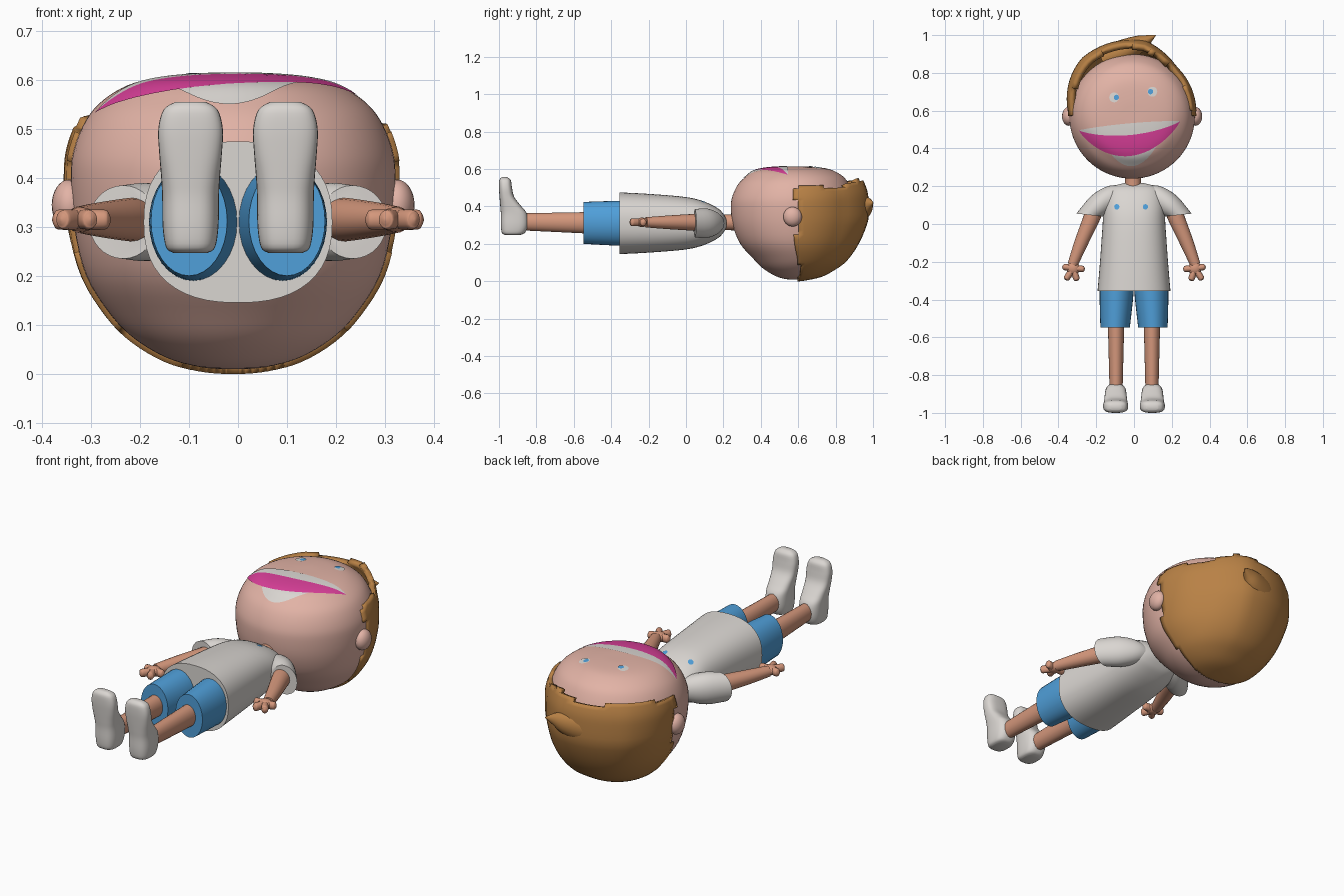
import bpy, bmesh, math
from mathutils import Vector
from mathutils.bvhtree import BVHTree

cube = bpy.data.objects.get("Cube")
if cube:
    bpy.data.objects.remove(cube)


def material(name, r, g, b):
    mat = bpy.data.materials.new(name)
    mat.use_nodes = True
    mat.diffuse_color = (r, g, b, 1)
    shader = mat.node_tree.nodes["Principled BSDF"]
    shader.inputs["Base Color"].default_value = (r, g, b, 1)
    shader.inputs["Roughness"].default_value = 0.8
    return mat


face_skin = material("face skin", .76, .45, .38)
limb_skin = material("limb skin", .66, .31, .20)
hair_brown = material("hair brown", .48, .22, .06)
cloth_white = material("cloth white", .70, .67, .64)
shorts_blue = material("shorts blue", .08, .35, .70)
mouth_pink = material("mouth pink", .70, .05, .32)


def finish(name, bm, mat):
    bmesh.ops.recalc_face_normals(bm, faces=bm.faces)
    mesh = bpy.data.meshes.new(name)
    bm.to_mesh(mesh)
    bm.free()
    mesh.materials.append(mat)
    mesh.shade_smooth()
    mesh.set_sharp_from_angle(angle=math.radians(50))
    obj = bpy.data.objects.new(name, mesh)
    bpy.context.collection.objects.link(obj)
    return obj


def smooth_rings(rings, steps):
    """Insert in-between rings on a smooth curve."""
    out = []
    for i in range(len(rings) - 1):
        quad = [rings[max(0, min(len(rings) - 1, i + k))] for k in (-1, 0, 1, 2)]
        for s in range(steps):
            t = s / steps
            out.append([b + (c - a) * (t / 2) + (a * 2 - b * 5 + c * 4 - d) * (t * t / 2)
                        + (b * 3 - a - c * 3 + d) * (t ** 3 / 2) for a, b, c, d in zip(*quad)])
    return out + [rings[-1]]


def loft(name, rings, mat, sides=32, power=2.0, steps=4):
    """Skin over rings given as (centre, half axis, half axis)."""
    bm = bmesh.new()
    rows = []
    for centre, u, v in smooth_rings([[Vector(p) for p in r] for r in rings], steps):
        row = []
        for k in range(sides):
            a = 2 * math.pi * k / sides
            c, s = math.cos(a), math.sin(a)
            cu = math.copysign(abs(c) ** (2 / power), c)
            sv = math.copysign(abs(s) ** (2 / power), s)
            row.append(bm.verts.new(centre + u * cu + v * sv))
        rows.append(row)
    for low, high in zip(rows, rows[1:]):
        for k in range(sides):
            n = (k + 1) % sides
            bm.faces.new((low[k], low[n], high[n], high[k]))
    bm.faces.new(rows[0])
    bm.faces.new(rows[-1])
    return finish(name, bm, mat)


def tube(name, points, radii, mat, sides=20, flat=1.0):
    pts = [Vector(p) for p in points]
    rings = []
    for i, (p, r) in enumerate(zip(pts, radii)):
        d = (pts[min(i + 1, len(pts) - 1)] - pts[max(i - 1, 0)]).normalized()
        u = d.cross(Vector((0, 0, 1))).normalized()
        rings.append((p, u * r, u.cross(d) * r * flat))
    return loft(name, rings, mat, sides)


def ball(name, centre, size, mat):
    bm = bmesh.new()
    bmesh.ops.create_uvsphere(bm, u_segments=24, v_segments=16, radius=1)
    for v in bm.verts:
        v.co = Vector([c + s * p for c, s, p in zip(centre, size, v.co)])
    return finish(name, bm, mat)


def painted_patch(name, target, x0, x1, upper, lower, mat, lift=.003, nx=40, ny=8):
    """Thin plate draped on the upward side of the target."""
    tree = BVHTree.FromPolygons([v.co for v in target.data.vertices],
                                [p.vertices[:] for p in target.data.polygons])
    bm = bmesh.new()
    grid = []
    for i in range(nx + 1):
        x = x0 + (x1 - x0) * i / nx
        col = []
        for j in range(ny + 1):
            y = lower(x) + (upper(x) - lower(x)) * j / ny
            hit = tree.ray_cast(Vector((x, y, 2)), Vector((0, 0, -1)))
            col.append(bm.verts.new(hit[0] + hit[1] * lift))
        grid.append(col)
    for a, b in zip(grid, grid[1:]):
        for j in range(ny):
            bm.faces.new((a[j], b[j], b[j + 1], a[j + 1]))
    bmesh.ops.remove_doubles(bm, verts=bm.verts, dist=.0001)
    obj = finish(name, bm, mat)
    if obj.data.polygons[0].normal.z < 0:
        obj.data.flip_normals()
    return obj


def painted_dot(name, target, x, y, r, mat, lift):
    def edge(px):
        return math.sqrt(max(0, r * r - (px - x) ** 2))
    painted_patch(name, target, x - r, x + r, lambda p: y + edge(p),
                  lambda p: y - edge(p), mat, lift, 12, 4)


# Head: rows of height, chin side, crown side, half width
head_rows = [(.009, .56, .60, .02), (.014, .52, .64, .07), (.032, .47, .72, .135),
             (.07, .41, .78, .20), (.12, .36, .83, .25), (.2, .29, .87, .30),
             (.3, .25, .895, .325), (.4, .24, .90, .332), (.46, .25, .895, .325),
             (.52, .28, .87, .30), (.56, .32, .84, .265), (.59, .36, .79, .215),
             (.605, .42, .74, .155), (.612, .5, .66, .08), (.613, .56, .60, .02)]
head = loft("head", [((-.01, (a + b) / 2, z), (w, 0, 0), (0, (b - a) / 2, 0))
                     for z, a, b, w in head_rows], face_skin, 72)

# Hair: lifted shell over the back and crown, fuller on one side
bm = bmesh.new()
bm.from_mesh(head.data)
bald = []
for f in bm.faces:
    c = f.calc_center_median()
    fringe = .50 + .012 * math.sin(c.x * 22) + .02 * max(0, c.x)
    if c.y < .595 + .012 * math.sin(c.z * 24) or c.z > fringe:
        bald.append(f)
bmesh.ops.delete(bm, geom=bald, context='FACES')
bm.normal_update()
for v in bm.verts:
    rise = max(0, min(1, (v.co.y - .60) / .22))
    side = max(.2, min(1, 1 - (v.co.x - .05) * 5))
    bulk = min(1, max(0, v.co.z - .03) / .3)
    out = Vector((v.co.x + .01, v.co.y - .57, (v.co.z - .31) * .7)).normalized()
    v.co += out * (.010 + .068 * rise * side * bulk)
hair = finish("hair", bm, hair_brown)
shell = hair.modifiers.new("thickness", 'SOLIDIFY')
shell.thickness = .03
shell.offset = -1
tube("hair_tuft", [(-.16, .87, .37), (-.06, .91, .385), (.03, .955, .40), (.08, .98, .415),
                   (.115, 1.0, .42)], [.06, .065, .045, .022, .002], hair_brown, flat=1.3)

# Mouth and eyes
LEFT, RIGHT = -.29, .243


def arc(x):
    t = (x - LEFT) / (RIGHT - LEFT)
    return max(0, 4 * t * (1 - t)) ** .85


def lip(x, sag):
    return .497 + .048 * (x - LEFT) / (RIGHT - LEFT) - sag * arc(x)


painted_patch("upper_teeth", head, LEFT, RIGHT, lambda x: lip(x, -.012),
              lambda x: lip(x, .05), cloth_white)
painted_patch("mouth", head, LEFT, RIGHT, lambda x: lip(x, .05),
              lambda x: lip(x, .16), mouth_pink)
painted_patch("lower_teeth", head, -.12, .12, lambda x: lip(x, .16),
              lambda x: lip(x, .16) - .055 * (1 - (x / .12) ** 2), cloth_white)
for side, x, y in (("right", -.105, .67), ("left", .097, .70)):
    painted_dot(side + "_eye", head, x, y, .026, cloth_white, .003)
    painted_dot(side + "_pupil", head, x + (.012 if x < 0 else -.010), y, .014, shorts_blue, .005)

# Neck and shirt
tube("neck", [(-.005, .15, .315), (-.005, .22, .315), (-.005, .30, .315)],
     [.045, .042, .045], limb_skin)
shirt_rows = [(-.355, .193, .165), (-.2, .18, .157), (0, .166, .14), (.1, .16, .115),
              (.17, .14, .08), (.2, .11, .05), (.217, .05, .02)]
shirt = loft("shirt", [((0, y, .31), (w, 0, 0), (0, 0, d)) for y, w, d in shirt_rows],
             cloth_white, 48, 2.4)
for x in (-.09, .06):
    painted_dot("shirt_spot", shirt, x, .09, .014, shorts_blue, .003)

# Paired parts
for s, side in ((-1, "right"), (1, "left")):
    ball(side + "_ear", (s * .335 - .01, .57, .345), (.036, .05, .052), face_skin)

    # Sleeve rows: shoulder edge, armpit edge, half depth
    sleeve = []
    for ox, oy, ix, iy, d in ((.07, .205, .06, .07, .05), (.14, .20, .13, .055, .07),
                              (.225, .15, .15, .045, .08), (.305, .055, .165, .04, .075)):
        sleeve.append(((s * (ox + ix) / 2, (oy + iy) / 2, .31),
                       (s * (ox - ix) / 2, (oy - iy) / 2, 0), (0, 0, d)))
    loft(side + "_sleeve", sleeve, cloth_white)

    # Arm and hand
    tube(side + "_arm", [(s * .2, .1, .315), (s * .225, .03, .315), (s * .28, -.1, .315),
                         (s * .325, -.215, .315)], [.045, .044, .036, .027], limb_skin)
    ball(side + "_palm", (s * .322, -.235, .315), (.036, .036, .025), limb_skin)
    for name, x, y in (("outer", .366, -.228), ("middle", .355, -.285),
                       ("inner", .305, -.288), ("thumb", .274, -.238)):
        base, tip = Vector((s * .322, -.235, .315)), Vector((s * x, y, .315))
        step = (tip - base).normalized() * .014
        tube(side + "_finger_" + name, [base, tip, tip + step * .7, tip + step],
             [.017, .017, .011, .002], limb_skin, 12, 1.2)

    # Shorts leg, lower leg and shoe
    loft(side + "_shorts_leg", [((s * .088, -.25, .31), (.085, 0, 0), (0, 0, .12)),
                                ((s * .092, -.36, .31), (.09, 0, 0), (0, 0, .12)),
                                ((s * .1, -.548, .312), (.078, 0, 0), (0, 0, .112))], shorts_blue)
    tube(side + "_leg", [(s * .095, -.5, .312), (s * .095, -.7, .315), (s * .095, -.9, .318)],
         [.044, .039, .034], limb_skin, 24, 1.32)
    shoe_rows = [(.247, -.965, -.89, .035), (.258, -.984, -.862, .05), (.3, -.99, -.845, .057),
                 (.36, -.99, -.85, .058), (.4, -.993, -.88, .06), (.45, -.997, -.918, .064),
                 (.5, -1.0, -.93, .066), (.54, -.998, -.937, .055), (.556, -.985, -.955, .03)]
    loft(side + "_shoe", [((s * .097, (a + b) / 2, z), (w, 0, 0), (0, (b - a) / 2, 0))
                          for z, a, b, w in shoe_rows], cloth_white, 32, 2.8)
